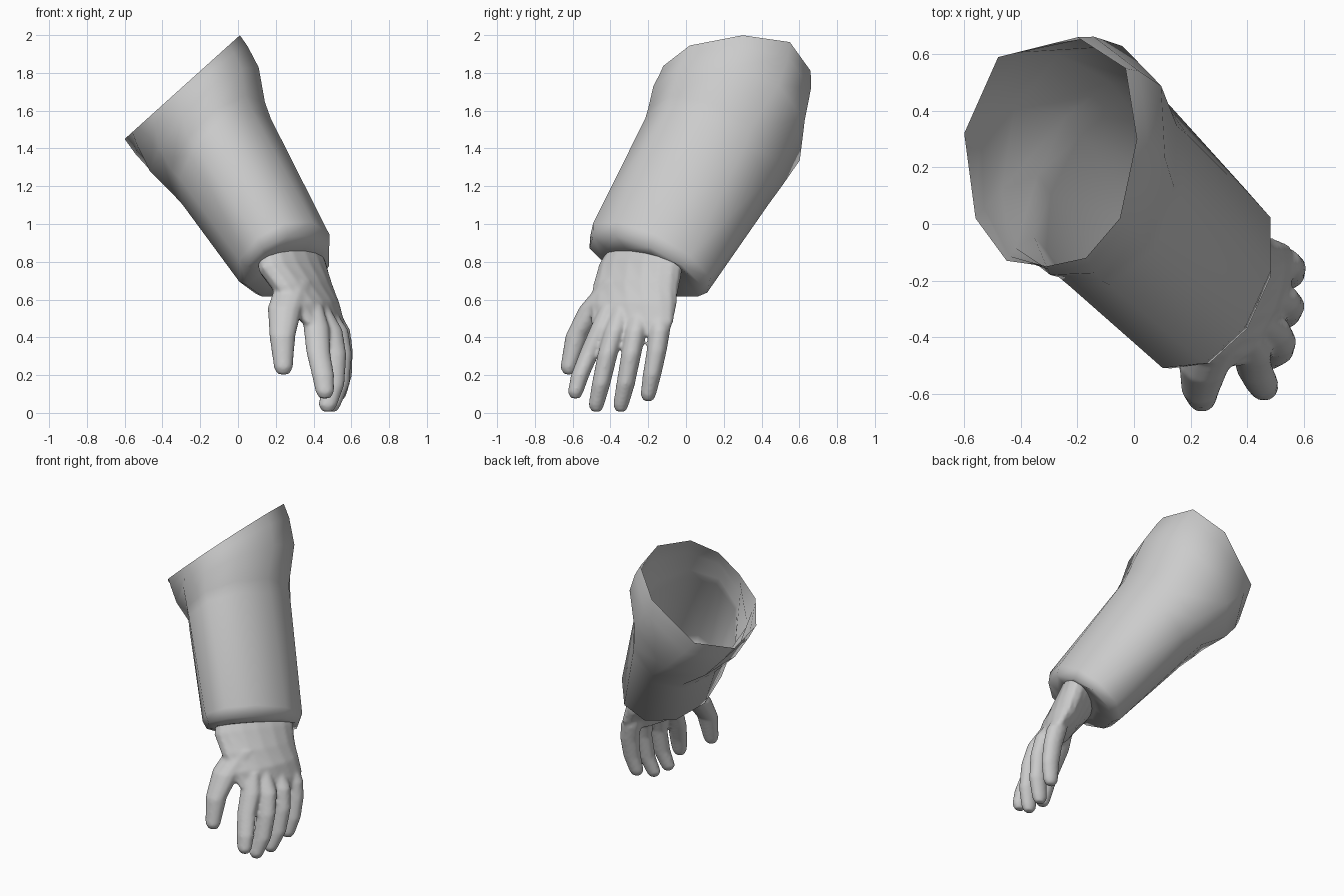
import bpy, bmesh, math
from mathutils import Vector

cube = bpy.data.objects.get("Cube")
if cube:
    bpy.data.objects.remove(cube)

grey = bpy.data.materials.new("plain grey")
grey.use_nodes = True
colour = (0.6, 0.6, 0.6, 1)
grey.diffuse_color = colour
grey.node_tree.nodes["Principled BSDF"].inputs["Base Color"].default_value = colour


def ellipse(centre, u, v, sides):
    """Points of an ellipse given by its centre and two half axes."""
    c, u, v = Vector(centre), Vector(u), Vector(v)
    angles = [math.tau * i / sides for i in range(sides)]
    return [c + u * math.cos(a) + v * math.sin(a) for a in angles]


def between(ring_a, ring_b, t, swell, shift):
    """Ring blended from two others, swollen about its middle and shifted."""
    ring = [a.lerp(b, t) for a, b in zip(ring_a, ring_b)]
    middle = sum(ring, Vector()) / len(ring)
    return [middle + (p - middle) * swell + Vector(shift) for p in ring]


def loft(bm, rings, cap_end=True):
    """Skin a row of point rings; the first end is always closed."""
    rows = [[bm.verts.new(p) for p in ring] for ring in rings]
    for lower, upper in zip(rows, rows[1:]):
        for i in range(len(lower)):
            j = (i + 1) % len(lower)
            bm.faces.new((lower[i], lower[j], upper[j], upper[i]))
    bm.faces.new(rows[0][::-1])
    if cap_end:
        bm.faces.new(rows[-1])


def finish(bm, name):
    mesh = bpy.data.meshes.new(name)
    bm.to_mesh(mesh)
    bm.free()
    obj = bpy.data.objects.new(name, mesh)
    bpy.context.collection.objects.link(obj)
    mesh.materials.append(grey)
    mesh.shade_smooth()
    return obj


# Sleeve: turned-in cuff, straight forearm, elbow fold
bm = bmesh.new()
sleeve = [ellipse(c, u, v, 10) for c, u, v in (
    ((.28, -.23, .79), (.08, -.09, .08), (.16, .20, -.02)),
    ((.265, -.215, .775), (.135, -.155, .16), (.185, .26, -.05)),
    ((.245, -.19, .82), (.15, -.17, .19), (.20, .28, -.05)),
    ((-.06, .11, 1.33), (.13, -.20, .28), (.22, .28, 0)),
    ((-.10, .15, 1.40), (.14, -.23, .28), (.22, .28, .03)),
)]
# Slanted open top, cut by a plane rising towards +x, with a full flare below it
opening = [Vector((x, y, 1.99 + .9 * x)) for x, y in (
    (-.05, .02), (.01, .30), (-.03, .55), (-.20, .66), (-.48, .59),
    (-.60, .32), (-.56, .02), (-.45, -.13), (-.31, -.15), (-.17, -.12))]
elbow = sleeve[-1]
sleeve.append(between(elbow, opening, .45, 1.1, (0, .025, 0)))
sleeve.append(between(elbow, opening, .8, 1.05, (0, .015, 0)))
sleeve.append(opening)
loft(bm, sleeve, cap_end=False)
finish(bm, "sleeve")

# Palm, turning from the wrist to the knuckles
bm = bmesh.new()
loft(bm, [ellipse(c, t, w, 16) for c, t, w in (
    ((.26, -.21, .86), (.07, -.07, .06), (.15, .18, 0)),
    ((.29, -.24, .77), (.08, -.07, .05), (.16, .21, 0)),
    ((.34, -.265, .67), (.09, -.06, .03), (.13, .22, 0)),
    ((.395, -.28, .57), (.10, -.03, .02), (.10, .23, 0)),
    ((.45, -.285, .48), (.08, 0, 0), (.08, .22, 0)),
    ((.48, -.29, .41), (.055, 0, 0), (.06, .19, 0)),
)])


def finger(path, radii, depth):
    """Tube along a downward path with a rounded tip."""
    rings = [ellipse(p, (r * depth, 0, 0), (0, -r, 0), 12) for p, r in zip(path, radii)]
    r = radii[-1]
    tip = Vector(path[-1]) - Vector((0, 0, r * .8))
    rings.append(ellipse(tip, (r * .7, 0, 0), (0, -r * .6, 0), 12))
    loft(bm, rings)


# Four fingers, rooted inside the palm
for path in (
    [(.40, -.41, .57), (.415, -.45, .45), (.425, -.51, .32), (.45, -.56, .20), (.46, -.585, .11)],
    [(.43, -.34, .57), (.485, -.375, .44), (.51, -.415, .31), (.505, -.45, .15), (.475, -.475, .04)],
    [(.45, -.24, .57), (.515, -.265, .44), (.54, -.29, .31), (.53, -.32, .15), (.495, -.345, .04)],
    [(.47, -.14, .57), (.525, -.14, .44), (.545, -.155, .33), (.545, -.18, .20), (.525, -.20, .095)],
):
    finger(path, (.04, .058, .054, .050, .042), 1.2)

# Thumb
finger([(.30, -.36, .70), (.25, -.48, .56), (.235, -.575, .41), (.24, -.62, .24)],
       (.085, .085, .064, .046), 1.1)
bmesh.ops.recalc_face_normals(bm, faces=bm.faces)
hand = finish(bm, "hand")

# Blend palm and fingers into one skin
remesh = hand.modifiers.new("blend", 'REMESH')
remesh.mode = 'VOXEL'
remesh.voxel_size = .01
remesh.use_smooth_shade = True
soften = hand.modifiers.new("soften", 'SMOOTH')
soften.factor = .5
soften.iterations = 10
